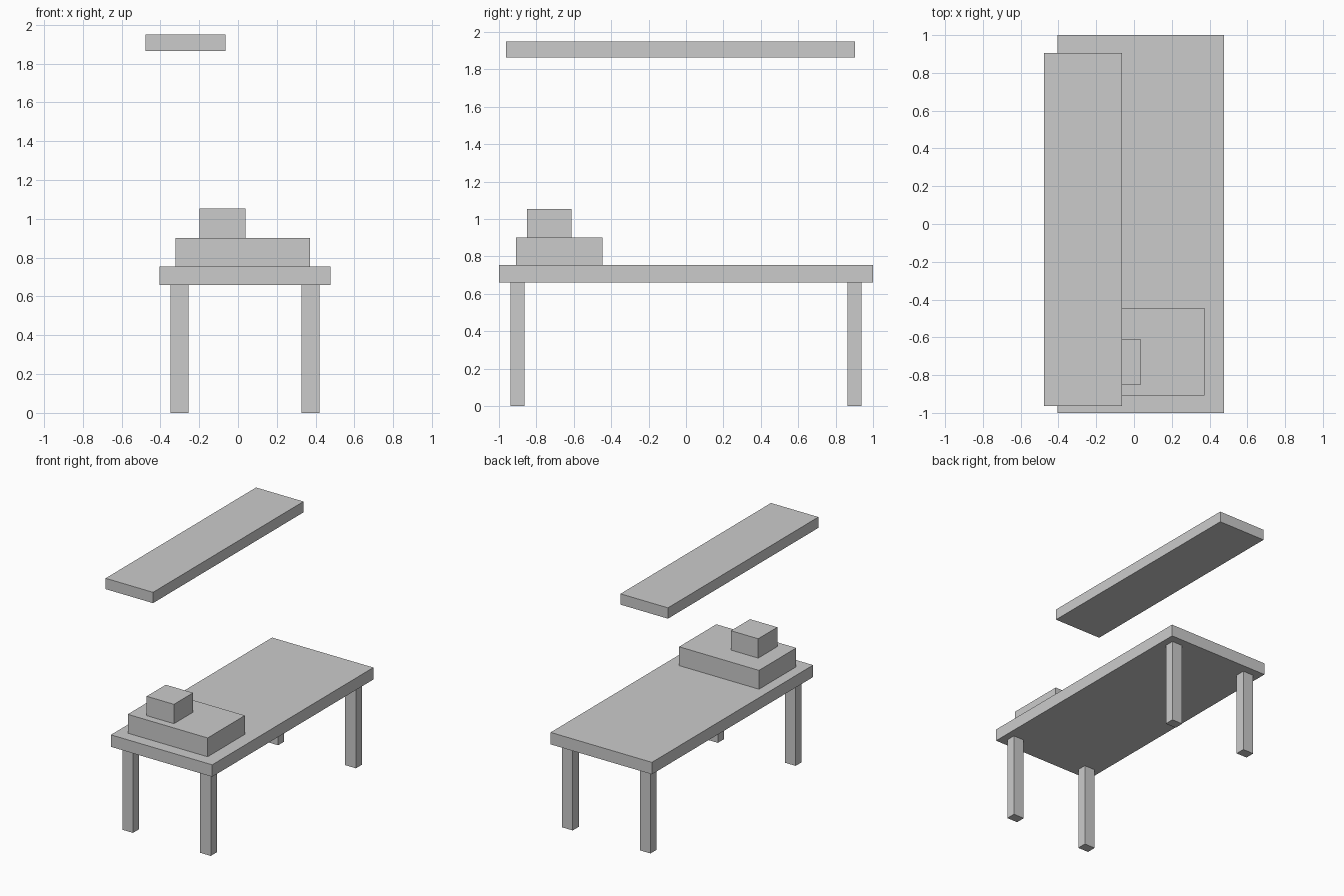
import bpy

if "Cube" in bpy.data.objects:
    bpy.data.objects.remove(bpy.data.objects["Cube"])


def box(name, x, y, z):
    """Add a box spanning the given (min, max) ranges."""
    spans = (x, y, z)
    bpy.ops.mesh.primitive_cube_add(size=1, location=[(a + b) / 2 for a, b in spans])
    obj = bpy.context.object
    obj.name = name
    obj.scale = [b - a for a, b in spans]
    bpy.ops.object.transform_apply(location=False, rotation=False, scale=True)
    return obj


# Table top
CX = 0.036
box("table_top", (CX - 0.44, CX + 0.44), (-1.0, 1.0), (0.66, 0.754))

# Four legs, mirrored about the table centre
LEG_X, LEG_Y = 0.338, 0.9005
LEG_W, LEG_D = 0.093, 0.075
for side, sx in (("left", -1), ("right", 1)):
    for end, sy in (("front", -1), ("back", 1)):
        x, y = CX + sx * LEG_X, sy * LEG_Y
        box(f"{end}_{side}_leg", (x - LEG_W / 2, x + LEG_W / 2),
            (y - LEG_D / 2, y + LEG_D / 2), (0.0, 0.66))

# Stacked boxes on the front end
box("lower_box", (-0.322, 0.372), (-0.908, -0.446), (0.754, 0.902))
box("upper_box", (-0.199, 0.038), (-0.849, -0.612), (0.902, 1.054))

# Wall shelf floating above
box("shelf", (-0.476, -0.064), (-0.963, 0.904), (1.865, 1.95))
